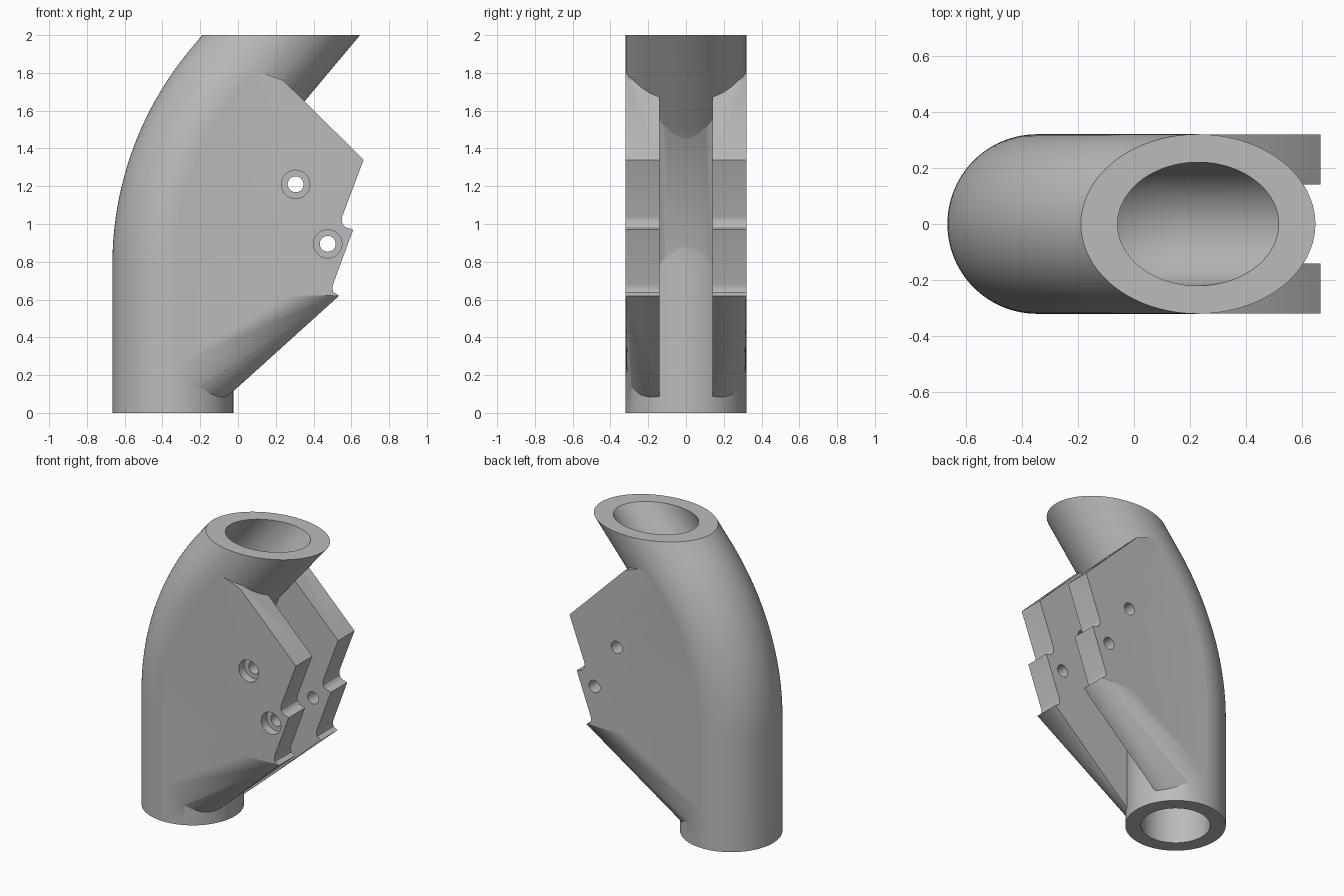
import bpy, bmesh, math
from mathutils import Vector

if "Cube" in bpy.data.objects:
    bpy.data.objects.remove(bpy.data.objects["Cube"], do_unlink=True)

OUTER, BORE, HALF = 0.32, 0.22, 0.319    # pipe radii, cheek half width
AXIS_X, BEND_Z, BEND_R, TILT = -0.345, 0.785, 1.46, math.radians(40)


def finish(name, bm):
    bmesh.ops.recalc_face_normals(bm, faces=bm.faces)
    mesh = bpy.data.meshes.new(name)
    bm.to_mesh(mesh)
    bm.free()
    obj = bpy.data.objects.new(name, mesh)
    bpy.context.collection.objects.link(obj)
    return obj


def bend(a):
    """Centreline point on the bend at angle a."""
    return Vector((AXIS_X + BEND_R * (1 - math.cos(a)), 0, BEND_Z + BEND_R * math.sin(a)))


def sweep(name, radius, start, extra, sides=96, steps=40):
    """Solid rod following the bent centreline."""
    end_dir = Vector((math.sin(TILT), 0, math.cos(TILT)))
    path = [(Vector((AXIS_X, 0, start)), 0)]
    path += [(bend(TILT * i / steps), TILT * i / steps) for i in range(steps + 1)]
    path.append((bend(TILT) + end_dir * extra, TILT))
    bm = bmesh.new()
    rings = []
    for centre, a in path:
        across = Vector((math.cos(a), 0, -math.sin(a)))
        ring = []
        for k in range(sides):
            t = math.tau * k / sides
            ring.append(bm.verts.new(centre + radius * (across * math.cos(t) + Vector((0, math.sin(t), 0)))))
        rings.append(ring)
    for low, high in zip(rings, rings[1:]):
        for k in range(sides):
            n = (k + 1) % sides
            bm.faces.new((low[k], low[n], high[n], high[k]))
    bm.faces.new(rings[0])
    bm.faces.new(rings[-1])
    return finish(name, bm)


def prism(name, outline, y0, y1):
    """Extrude an xz outline along y."""
    bm = bmesh.new()
    face = bm.faces.new([bm.verts.new((x, y0, z)) for x, z in outline])
    moved = bmesh.ops.extrude_face_region(bm, geom=[face])["geom"]
    bmesh.ops.translate(bm, vec=(0, y1 - y0, 0),
                        verts=[v for v in moved if isinstance(v, bmesh.types.BMVert)])
    return finish(name, bm)


def circle(x, z, r, n=40):
    return [(x + r * math.cos(math.tau * i / n), z + r * math.sin(math.tau * i / n)) for i in range(n)]


def combine(obj, other, operation):
    """Apply a boolean and discard the second solid."""
    mod = obj.modifiers.new("cut", "BOOLEAN")
    mod.object, mod.operation, mod.solver = other, operation, "EXACT"
    deps = bpy.context.evaluated_depsgraph_get()
    mesh = bpy.data.meshes.new_from_object(obj.evaluated_get(deps))
    obj.modifiers.clear()
    obj.data = mesh
    bpy.data.objects.remove(other, do_unlink=True)


# Clamp cheeks: outline follows the centreline, then the stepped free edge
outline = [(AXIS_X, 0.62)]
outline += [(p.x, p.z) for p in (bend(TILT * i / 24) for i in range(25))]
outline += [(0.07, 1.81), (0.13, 1.80), (0.24, 1.76), (0.665, 1.34)]
for x, z in ((0.552, 1.04), (0.503, 0.68)):
    # rounded step
    outline += [(x, z), (x - 0.003, z - 0.02), (x + 0.002, z - 0.042), (x + 0.016, z - 0.057)]
    outline.append((0.61, 0.97) if z > 1 else (0.535, 0.62))
cheeks = prism("clamp_cheeks", outline, -HALF, HALF)

# Lower gusset: rounding grows toward the pipe
bm = bmesh.new()
for s in (-1, 1):
    for x, z in ((AXIS_X, 0.7), (0.4, 0.7), (0.535, 0.62)):
        bm.verts.new((x, s * HALF, z))
    for i in range(17):
        t = math.pi / 2 * i / 16
        bm.verts.new((AXIS_X, s * (HALF - 0.31 * (1 - math.sin(t))), 0.245 - 0.42 * math.cos(t)))
bmesh.ops.convex_hull(bm, input=bm.verts)
combine(cheeks, finish("gusset", bm), "UNION")

# Slot between the cheeks, with a sloping floor
slot = prism("slot", [(-0.424, -0.2), (0.431, 2.1), (1.2, 2.1), (1.2, -0.2)], -0.14, 0.14)
combine(cheeks, slot, "DIFFERENCE")

# Bent pipe joined to the cheeks, then bored and trimmed level
body = sweep("bent_pipe_clamp", OUTER, -0.1, 0.9)
combine(body, cheeks, "UNION")
combine(body, sweep("bore", BORE, -0.3, 1.2), "DIFFERENCE")
trim = prism("trim", [(-2, 0), (2, 0), (2, 2), (-2, 2)], -1, 1)
combine(body, trim, "INTERSECT")

# Bolt holes with counterbores on the front
for x, z in ((0.305, 1.21), (0.475, 0.895)):
    combine(body, prism("bolt_hole", circle(x, z, 0.042), -1, 1), "DIFFERENCE")
    combine(body, prism("counterbore", circle(x, z, 0.075), -1, -HALF + 0.06), "DIFFERENCE")

# Plain grey finish
mat = bpy.data.materials.new("plain_grey")
mat.use_nodes = True
grey = (0.5, 0.5, 0.5, 1)
mat.diffuse_color = grey
mat.node_tree.nodes["Principled BSDF"].inputs["Base Color"].default_value = grey
body.data.materials.clear()
body.data.materials.append(mat)
for poly in body.data.polygons:
    poly.material_index = 0

bpy.ops.object.select_all(action="DESELECT")
body.select_set(True)
bpy.context.view_layer.objects.active = body
bpy.ops.object.shade_smooth_by_angle(angle=math.radians(25))
